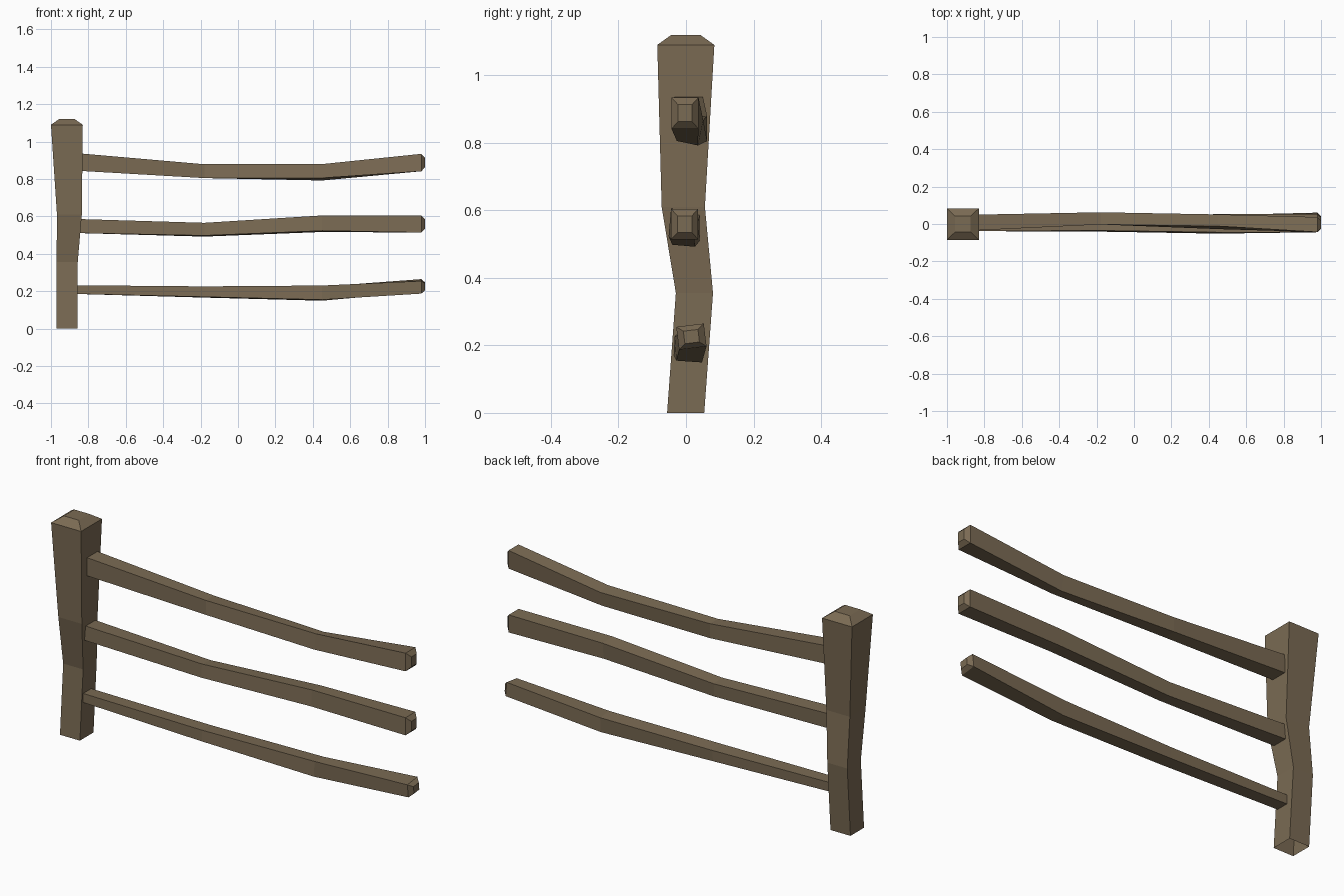
import bpy, bmesh
from math import cos, sin, radians
from mathutils import Vector

if "Cube" in bpy.data.objects:
    bpy.data.objects.remove(bpy.data.objects["Cube"])

wood = bpy.data.materials.new("weathered_wood")
wood.diffuse_color = (0.195, 0.145, 0.087, 1)
wood.use_nodes = True
wood.node_tree.nodes["Principled BSDF"].inputs["Base Color"].default_value = wood.diffuse_color

CORNERS = ((-.5, -.5), (.5, -.5), (.5, .5), (-.5, .5))


def loft(name, rings, cap_start):
    """Skin a chain of four-sided rings into one flat-shaded beam."""
    bm = bmesh.new()
    loops = [[bm.verts.new(p) for p in ring] for ring in rings]
    for a, b in zip(loops, loops[1:]):
        for i in range(4):
            j = (i + 1) % 4
            bm.faces.new((a[i], a[j], b[j], b[i]))
    bm.faces.new(loops[-1])
    if cap_start:
        bm.faces.new(loops[0][::-1])
    bmesh.ops.recalc_face_normals(bm, faces=bm.faces)
    me = bpy.data.meshes.new(name)
    bm.to_mesh(me)
    bm.free()
    me.materials.append(wood)
    ob = bpy.data.objects.new(name, me)
    bpy.context.collection.objects.link(ob)
    return ob


def post_ring(z, x0, x1, y0, y1):
    return [Vector(((x0 + x1) / 2 + u * (x1 - x0), (y0 + y1) / 2 + v * (y1 - y0), z))
            for u, v in CORNERS]


def rail_ring(x, y, z, w, h, twist):
    c, s = cos(radians(twist)), sin(radians(twist))
    return [Vector((x, y + u * w * c - v * h * s, z + u * w * s + v * h * c))
            for u, v in CORNERS]


# Crooked post with a chamfered top and an open foot
loft("post", [post_ring(*r) for r in (
    (0, -.97, -.857, -.056, .054),
    (.355, -.97, -.857, -.03, .08),
    (.61, -.968, -.835, -.072, .056),
    (1.09, -1, -.83, -.085, .084),
    (1.12, -.957, -.873, -.043, .042))], False)

# Bent rails: x, y, z, width, height, twist
RAILS = {
    "top_rail": ((-.87, .007, .892, .085, .094, 0), (-.18, .03, .842, .065, .074, 0),
                 (.45, .012, .836, .064, .076, -12), (.98, -.003, .888, .08, .093, 0)),
    "middle_rail": ((-.87, .002, .549, .08, .075, 0), (-.18, -.004, .529, .068, .068, -5),
                    (.45, -.01, .561, .076, .082, -5), (.98, -.004, .559, .08, .09, 0)),
    "bottom_rail": ((-.88, .003, .209, .065, .046, 0), (-.18, .003, .196, .076, .056, -3),
                    (.45, .012, .19, .076, .076, -4), (.98, .016, .226, .082, .068, 7)),
}
for name, stations in RAILS.items():
    x, y, z, w, h, t = stations[-1]
    tip = (x + .02, y, z, w * .53, h * .55, t)   # bevelled free end
    loft(name, [rail_ring(*s) for s in stations + (tip,)], True)
